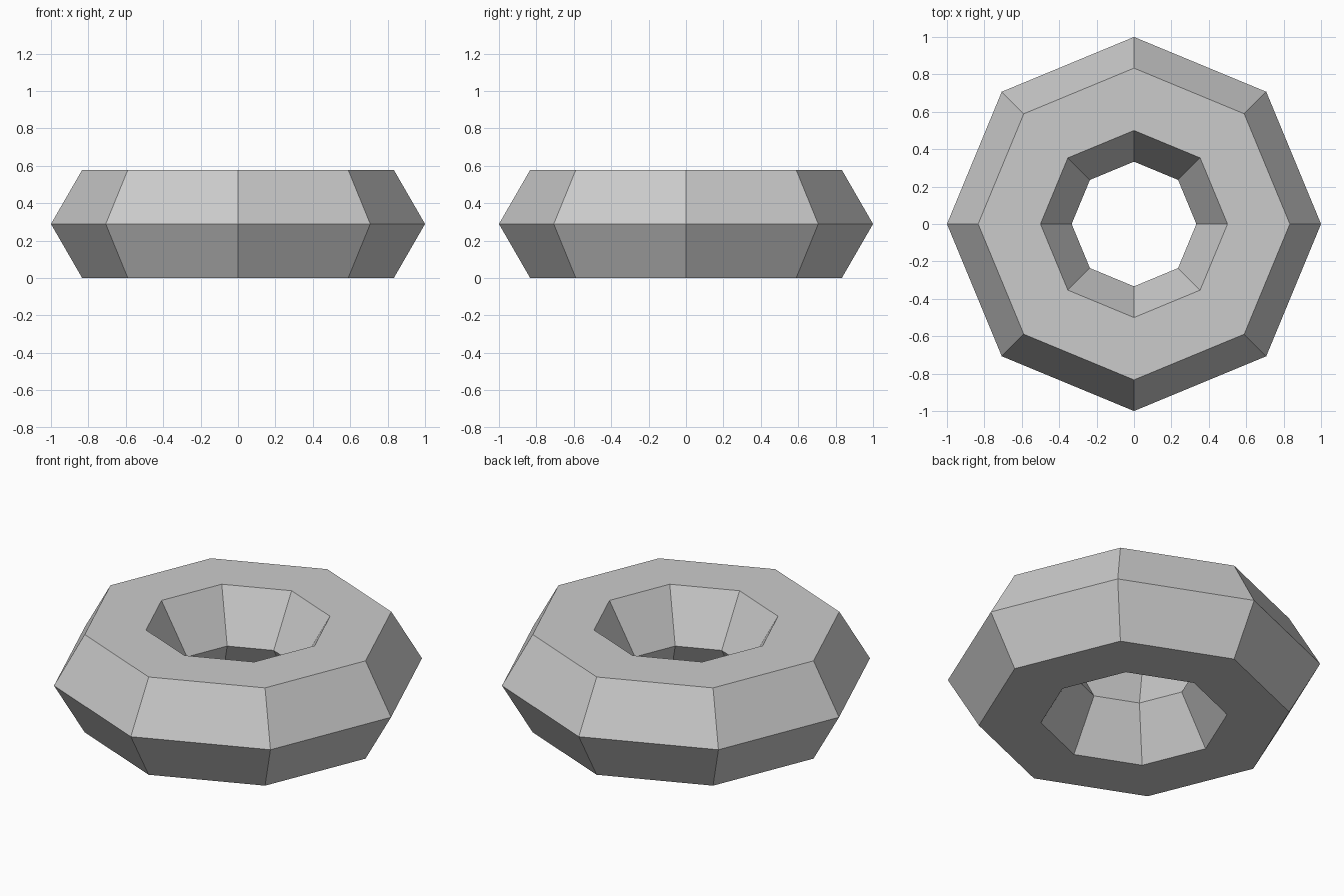
import bpy
import math

if "Cube" in bpy.data.objects:
    bpy.data.objects.remove(bpy.data.objects["Cube"])

MAJOR = 2 / 3   # ring centre-line radius
MINOR = 1 / 3   # radius of the hexagonal section
HALF_HEIGHT = MINOR * math.sin(math.radians(60))

# Low-poly ring: eight segments around, hexagonal cross-section
bpy.ops.mesh.primitive_torus_add(
    major_segments=8, minor_segments=6,
    major_radius=MAJOR, minor_radius=MINOR,
    location=(0, 0, HALF_HEIGHT))
ring = bpy.context.object
ring.name = "ring"
bpy.ops.object.shade_flat()
